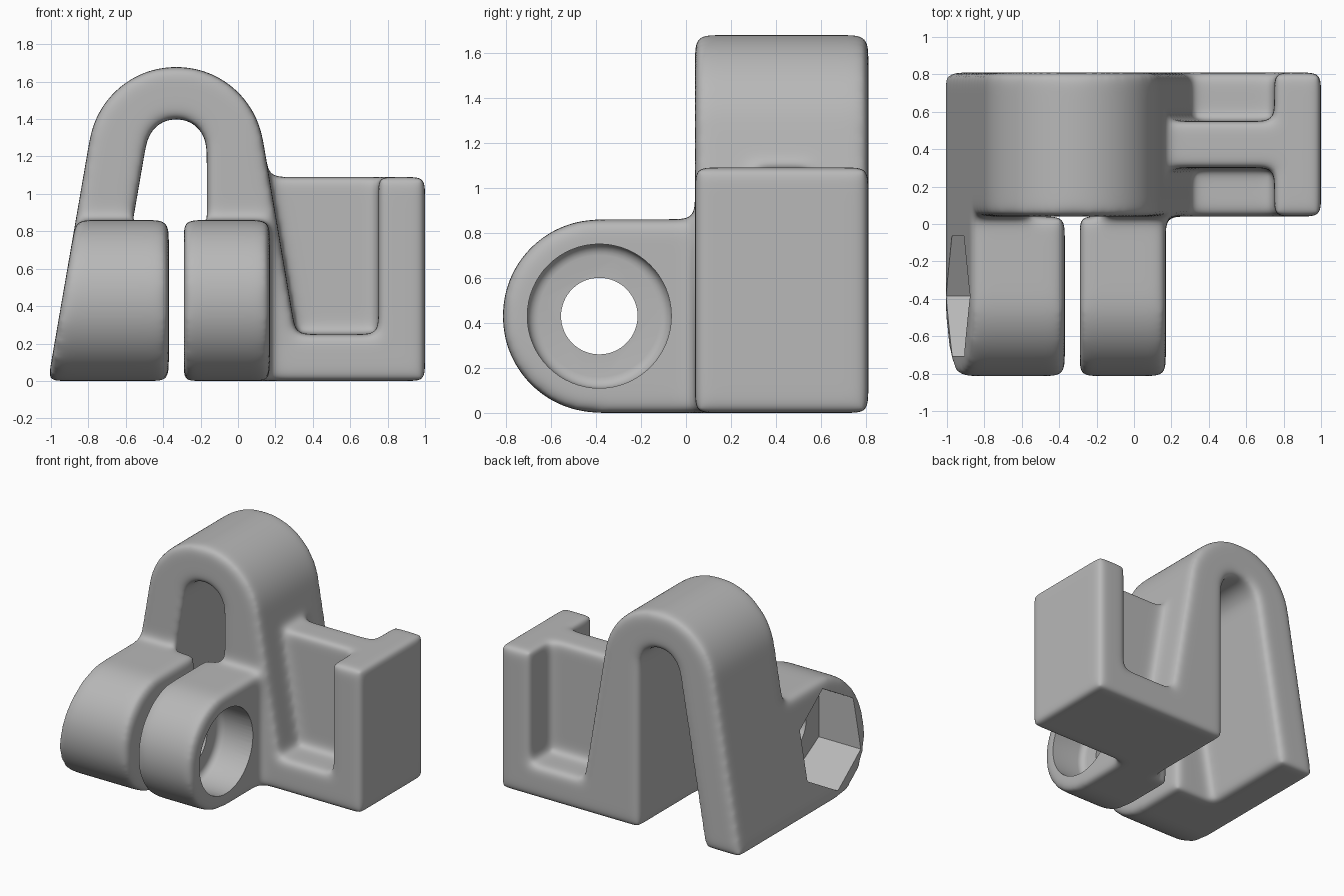
import bpy
import bmesh
from math import cos, sin, tan, pi, radians

cube = bpy.data.objects.get("Cube")
if cube:
    bpy.data.objects.remove(cube, do_unlink=True)

DRAFT = radians(9.8)             # lean of the arch legs
FRONT, BACK = 0.04, 0.81         # depth of the main body
BORE_Y, BORE_Z = -0.385, 0.43    # axis of the clamp bore


def arc(cx, cy, r, start, end, n):
    step = (end - start) / n
    return [(cx + r * cos(start + i * step), cy + r * sin(start + i * step))
            for i in range(n + 1)]


def prism(name, outline, axis, lo, hi, shape=None):
    """Extrude a closed outline, given as (y, z) or (x, z), along x or y."""
    bm = bmesh.new()
    place = (lambda a, b: (lo, a, b)) if axis == 'x' else (lambda a, b: (a, lo, b))
    face = bm.faces.new([bm.verts.new(place(a, b)) for a, b in outline])
    moved = bmesh.ops.extrude_face_region(bm, geom=[face])["geom"]
    offset = (hi - lo, 0, 0) if axis == 'x' else (0, hi - lo, 0)
    bmesh.ops.translate(bm, vec=offset,
                        verts=[g for g in moved if isinstance(g, bmesh.types.BMVert)])
    if shape:
        shape(bm)
    bmesh.ops.recalc_face_normals(bm, faces=bm.faces)
    mesh = bpy.data.meshes.new(name)
    bm.to_mesh(mesh)
    bm.free()
    obj = bpy.data.objects.new(name, mesh)
    bpy.context.collection.objects.link(obj)
    return obj


def apply_modifier(obj, kind, **settings):
    mod = obj.modifiers.new(kind.title(), kind)
    for key, value in settings.items():
        setattr(mod, key, value)
    bpy.ops.object.modifier_apply(modifier=mod.name)


def combine(obj, tool, operation):
    tool.hide_render = True
    apply_modifier(obj, 'BOOLEAN', operation=operation, solver='EXACT', object=tool)
    bpy.data.objects.remove(tool, do_unlink=True)


# Body: arch with an open slot, floor and end flange in one outline
arch_x, arch_z, arch_r = -0.33, 1.21, 0.47
slot_z, slot_r = 1.24, 0.163
outer = arc(arch_x, arch_z, arch_r, DRAFT, pi - DRAFT, 48)
inner = arc(arch_x, slot_z, slot_r, pi - DRAFT, 0, 32)


def foot(point):
    """Where the leaning line through a point meets the ground."""
    return (point[0] - point[1] * tan(DRAFT), 0)


outer_foot = foot(outer[-1])
outline = (outer + [outer_foot, foot(inner[0])] + inner
           + [(arch_x + slot_r, 0), (1, 0), (1, 1.09), (0.75, 1.09),
              (0.75, 0.25), (0.31, 0.25)])
body = prism("clamp_bracket", outline, 'y', FRONT, BACK)
bpy.ops.object.select_all(action='DESELECT')
bpy.context.view_layer.objects.active = body
body.select_set(True)

# Web between the arch and the flange
web = prism("web", [(0, 0.1), (0.87, 0.1), (0.87, 1.09), (0, 1.09)], 'y', 0.3, 0.55)
combine(body, web, 'UNION')

# Two clamp lugs with round noses, the outer one following the leaning leg
lug_outline = (arc(BORE_Y, BORE_Z, BORE_Z, pi / 2, 3 * pi / 2, 48)
               + [(FRONT, 0), (FRONT, 2 * BORE_Z)])


def lean_outer_end(bm):
    for v in bm.verts:
        if v.co.x < -0.9:
            v.co.x = outer_foot[0] + v.co.z * tan(DRAFT)


combine(body, prism("right_lug", lug_outline, 'x', -1, -0.37, lean_outer_end), 'UNION')
combine(body, prism("left_lug", lug_outline, 'x', -0.29, 0.17), 'UNION')

# Soft rounding of every outer edge and inner corner
apply_modifier(body, 'REMESH', mode='VOXEL', voxel_size=0.016)
apply_modifier(body, 'SMOOTH', factor=1.0, iterations=28)


# Bolt bore, rounded counterbore and hexagonal nut pocket
def round_floor(bm):
    floor = min(v.co.x for v in bm.verts) + 0.001
    rim = [e for e in bm.edges if all(v.co.x < floor for v in e.verts)]
    bmesh.ops.bevel(bm, geom=rim, offset=0.05, segments=5, profile=0.5, affect='EDGES')


def ring(r, n):
    return arc(BORE_Y, BORE_Z, r, pi / 2, pi / 2 + 2 * pi, n)[:-1]


combine(body, prism("bolt_bore", ring(0.17, 64), 'x', -1.3, 0.5), 'DIFFERENCE')
combine(body, prism("counterbore", ring(0.32, 64), 'x', -0.11, 0.5, round_floor),
        'DIFFERENCE')
combine(body, prism("nut_pocket", ring(0.37, 6), 'x', -1.3, -0.62), 'DIFFERENCE')

# Material and shading
grey = bpy.data.materials.new("plain grey")
grey.use_nodes = True
colour = (0.48, 0.48, 0.48, 1)
grey.diffuse_color = colour
grey.node_tree.nodes["Principled BSDF"].inputs["Base Color"].default_value = colour
body.data.materials.clear()
body.data.materials.append(grey)
bpy.ops.object.shade_smooth_by_angle(angle=radians(30))
